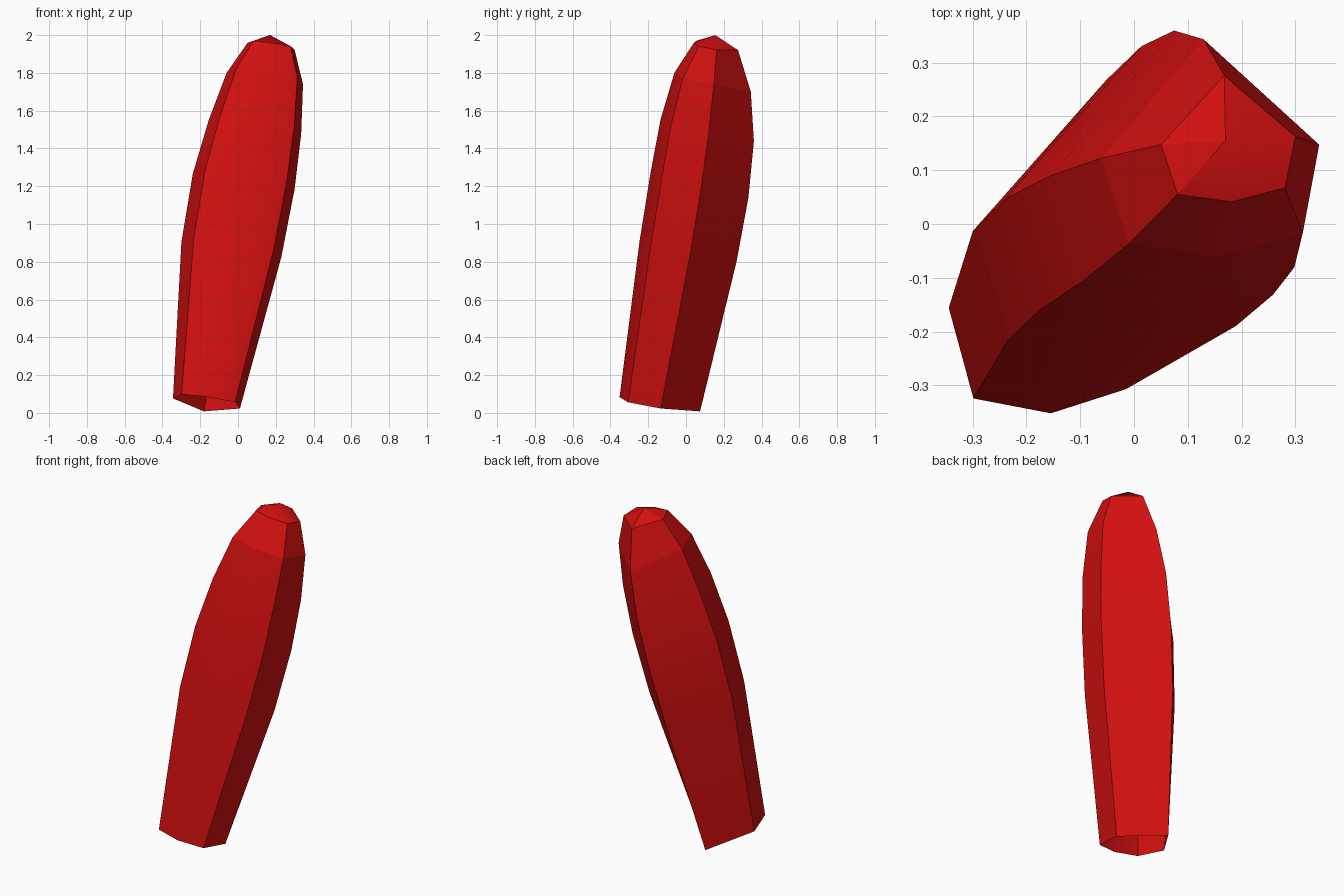
import bpy, bmesh
from math import radians
from mathutils import Matrix, Vector

cube = bpy.data.objects.get("Cube")
if cube:
    bpy.data.objects.remove(cube, do_unlink=True)

red = bpy.data.materials.new("bright_red")
red.use_nodes = True
colour = (0.65, 0.005, 0.005, 1)
red.diffuse_color = colour
red.node_tree.nodes["Principled BSDF"].inputs["Base Color"].default_value = colour

# Shield-shaped section: broad front, narrow bevelled sides, ridge at the back
SECTION = [(-0.5, 0), (-0.4, -0.4), (0, -0.485), (0.4, -0.4), (0.5, 0), (0, 0.515)]
TWIST = Matrix.Rotation(radians(3.5), 3, "Z")
SIDE_SLOPE, FRONT_SLOPE = -0.14, -0.17

# Stations along the bent shell: centre, width, depth, slope of the ridge side
STATIONS = [
    ((-0.167, -0.145, 0.05), 0.355, 0.427, -0.2),
    ((-0.035, 0.003, 0.865), 0.53, 0.515, -0.25),
    ((0.03, 0.063, 1.225), 0.54, 0.52, -0.33),
    ((0.09, 0.105, 1.515), 0.49, 0.495, -0.31),
    ((0.142, 0.135, 1.77), 0.405, 0.405, -0.35),
    ((0.175, 0.155, 1.94), 0.25, 0.235, -0.17),
]
TIP = (0.17, 0.155, 2)


def add_ring(bm, centre, width, depth, ridge_slope):
    ring = []
    for u, v in SECTION:
        p = TWIST @ Vector((u * width, v * depth, 0))
        p.z = SIDE_SLOPE * p.x + p.y * (ridge_slope if v > 0 else FRONT_SLOPE)
        ring.append(bm.verts.new(Vector(centre) + p))
    return ring


# Curved shell, open at the base and closed by a faceted point
bm = bmesh.new()
rings = [add_ring(bm, *station) for station in STATIONS]
count = len(SECTION)
for low, high in zip(rings, rings[1:]):
    for i in range(count):
        j = (i + 1) % count
        bm.faces.new((low[i], low[j], high[j], high[i]))
tip = bm.verts.new(TIP)
for i in range(count):
    bm.faces.new((rings[-1][i], rings[-1][(i + 1) % count], tip))

# Smooth along the length, sharp at the ridges and at the nose seam
for face in bm.faces:
    face.smooth = True
bm.normal_update()
seam = set(rings[-2])
for edge in bm.edges:
    on_seam = all(v in seam for v in edge.verts)
    edge.smooth = not on_seam and edge.calc_face_angle(0) < radians(30)

mesh = bpy.data.meshes.new("curved_shell")
bm.to_mesh(mesh)
bm.free()
mesh.materials.append(red)
shell = bpy.data.objects.new("curved_shell", mesh)
bpy.context.collection.objects.link(shell)
